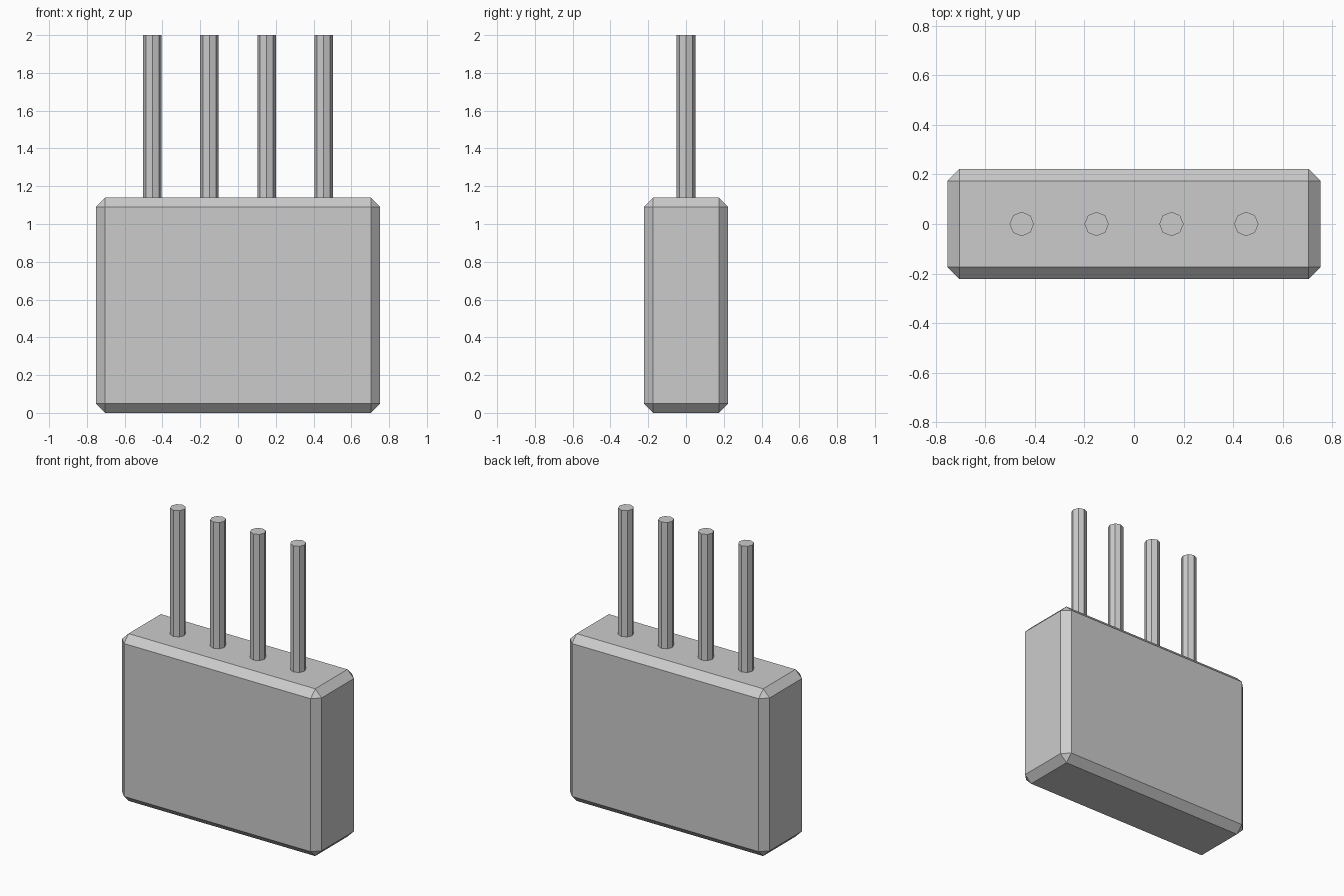
import bpy

if "Cube" in bpy.data.objects:
    bpy.data.objects.remove(bpy.data.objects["Cube"])

BODY = (1.505, 0.445, 1.14)
CHAMFER = 0.049
PIN_RADIUS = 0.049
PIN_SPACING = 0.302
PIN_TOP = 2.0

# Chamfered sensor body
bpy.ops.mesh.primitive_cube_add(size=1, location=(0, 0, BODY[2] / 2))
body = bpy.context.object
body.name = "body"
body.scale = BODY
bpy.ops.object.transform_apply(location=False, rotation=False, scale=True)
bevel = body.modifiers.new("chamfer", 'BEVEL')
bevel.width = CHAMFER
bevel.segments = 1

# Row of four eight-sided pins, slightly sunk into the body
pin_bottom = BODY[2] - 0.01
for i in range(4):
    bpy.ops.mesh.primitive_cylinder_add(
        vertices=8, radius=PIN_RADIUS, depth=PIN_TOP - pin_bottom,
        location=((i - 1.5) * PIN_SPACING, 0, (PIN_TOP + pin_bottom) / 2))
    bpy.context.object.name = f"pin_{i + 1}"
